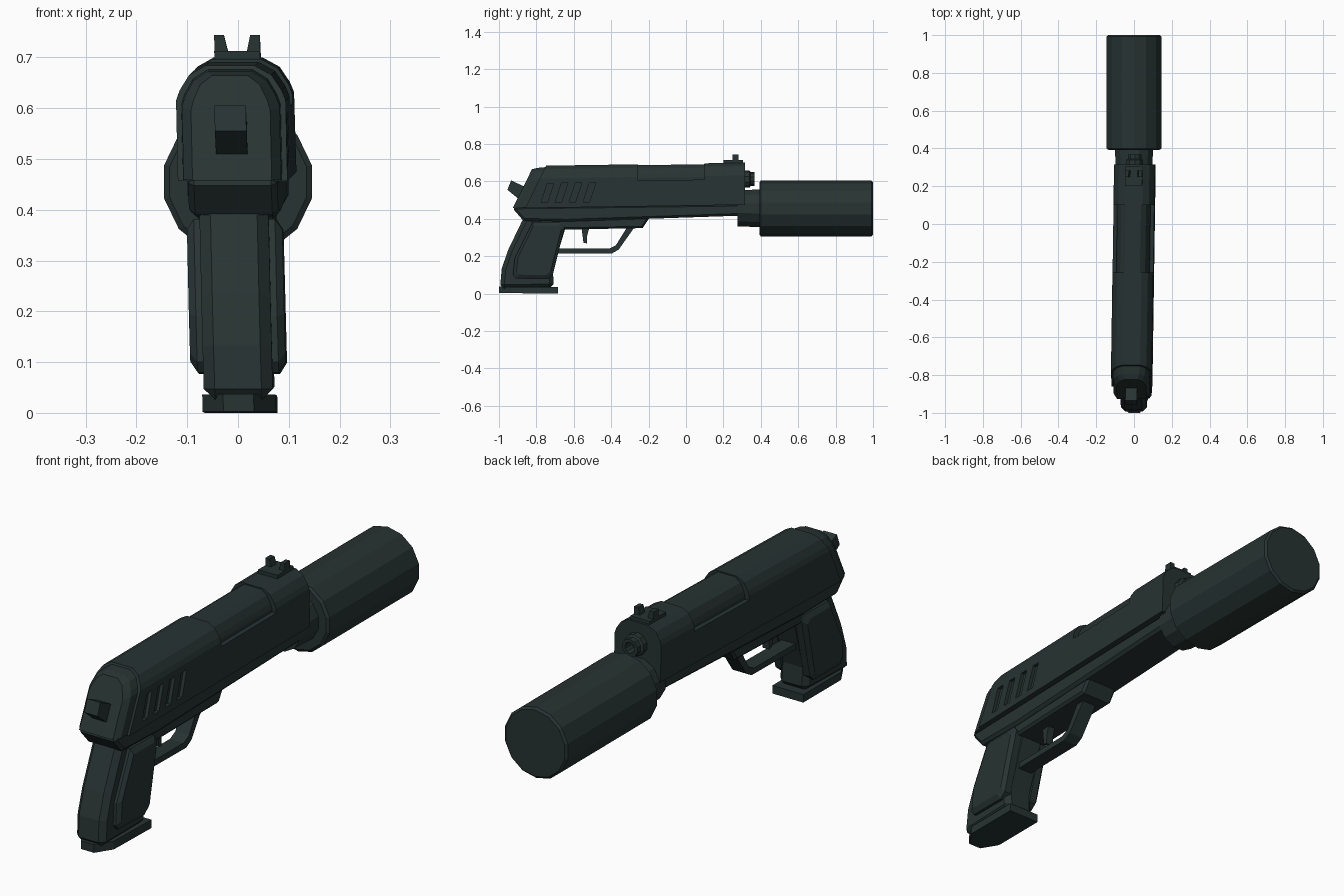
import bpy, bmesh, math
from mathutils import Vector, Matrix

default = bpy.data.objects.get("Cube")
if default:
    bpy.data.objects.remove(default)

metal = bpy.data.materials.new("dark_green_grey")
metal.use_nodes = True
COLOUR = (0.02, 0.033, 0.032, 1)
metal.diffuse_color = COLOUR
bsdf = metal.node_tree.nodes["Principled BSDF"]
bsdf.inputs["Base Color"].default_value = COLOUR
bsdf.inputs["Roughness"].default_value = 0.7

LEAN, PITCH = True, 0.015


def finish(bm, name, bevel=0, lean=True, pitch=0):
    """Turn a bmesh into an object, with the body's slight lean and pitch."""
    bmesh.ops.recalc_face_normals(bm, faces=bm.faces)
    for v in bm.verts:
        x, y, z = v.co
        if lean:
            v.co = (x + 0.015 * y - 0.03 * (z - 0.55), y, z + pitch * y)
    mesh = bpy.data.meshes.new(name)
    bm.to_mesh(mesh)
    bm.free()
    mesh.materials.append(metal)
    obj = bpy.data.objects.new(name, mesh)
    bpy.context.collection.objects.link(obj)
    if bevel:
        mod = obj.modifiers.new("chamfer", 'BEVEL')
        mod.width = bevel
        mod.segments = 1
        mod.limit_method = 'ANGLE'
        mod.angle_limit = math.radians(62)
    return obj


def loft(rings):
    """Skin a list of equal closed rings and cap both ends."""
    bm = bmesh.new()
    rows = [[bm.verts.new(p) for p in ring] for ring in rings]
    n = len(rows[0])
    for a, b in zip(rows, rows[1:]):
        for i in range(n):
            j = (i + 1) % n
            bm.faces.new((a[i], a[j], b[j], b[i]))
    bm.faces.new(rows[0])
    bm.faces.new(rows[-1])
    return bm


def side_prism(name, outline, x0, x1, bevel=0, pitch=0):
    """Extrude a (y, z) outline across x."""
    return finish(loft([[(x, y, z) for y, z in outline] for x in (x0, x1)]), name, bevel, LEAN, pitch)


def box(name, x, y, z, bevel=0, pitch=0):
    return side_prism(name, [(y[0], z[0]), (y[1], z[0]), (y[1], z[1]), (y[0], z[1])], *x, bevel, pitch)


def arch(half, y, bottom, top, slant=0):
    """Round-topped slide section; slant tips it forward with height."""
    right = [(half, bottom), (half, top - 0.068), (half * 0.93, top - 0.048),
             (half * 0.75, top - 0.018), (half * 0.45, top)]
    pts = right + [(-x, z) for x, z in reversed(right)]
    return [(x, y + slant * (z - 0.47), z) for x, z in pts]


def turned(name, steps, z, sides, lean=False, x=0):
    """Faceted round part along y from (y, radius) steps."""
    angles = [2 * math.pi * (i + 0.5) / sides for i in range(sides)]
    rings = [[(x + r * math.cos(a), y, z + r * math.sin(a)) for a in angles] for y, r in steps]
    return finish(loft(rings), name, 0, lean)


def carve(obj, cutters):
    """Subtract the cutters, keep the result and remove the cutters."""
    for c in cutters:
        c.hide_render = True
        mod = obj.modifiers.new("cut", 'BOOLEAN')
        mod.operation = 'DIFFERENCE'
        mod.solver = 'EXACT'
        mod.object = c
    dg = bpy.context.evaluated_depsgraph_get()
    mesh = bpy.data.meshes.new_from_object(obj.evaluated_get(dg))
    obj.modifiers.clear()
    obj.data = mesh
    for c in cutters:
        bpy.data.objects.remove(c)


# Slide, with the stepped-down middle and slanted grip slots on one side
slide = finish(loft([arch(0.108, -0.86, 0.47, 0.695, 0.5), arch(0.108, 0.315, 0.47, 0.695)]),
               "slide", pitch=PITCH)
cutters = [box("step_cutter", (-0.2, 0.2), (-0.257, 0.1), (0.608, 0.8), pitch=PITCH)]
for i in range(4):
    y = -0.775 + 0.075 * i
    cutters.append(side_prism("slot_cutter", [(y, 0.498), (y + 0.034, 0.498), (y + 0.068, 0.6),
                                              (y + 0.034, 0.6)], 0.094, 0.2, pitch=PITCH))
carve(slide, cutters)
finish(loft([arch(0.088, -0.27, 0.55, 0.69), arch(0.088, 0.11, 0.55, 0.69)]),
       "slide_middle", pitch=PITCH)

# Tapered rear cap and hammer
finish(loft([arch(0.098, -0.85, 0.472, 0.688, 0.5), arch(0.096, -0.9, 0.472, 0.684, 0.5),
             arch(0.078, -0.927, 0.472, 0.677, 0.5)]), "rear_cap", pitch=PITCH)
side_prism("hammer", [(-0.955, 0.555), (-0.935, 0.605), (-0.86, 0.57), (-0.84, 0.53), (-0.9, 0.51)],
           -0.031, 0.031)

# Frame under the slide, with the trigger housing
side_prism("frame", [(-0.928, 0.457), (-0.87, 0.39), (-0.64, 0.385), (-0.2, 0.4), (0.305, 0.417),
                     (0.305, 0.48), (-0.91, 0.465)], -0.088, 0.088, 0.012)
side_prism("trigger_housing", [(-0.7, 0.42), (-0.66, 0.342), (-0.232, 0.35), (-0.195, 0.405),
                               (-0.2, 0.43)], -0.074, 0.074, 0.01)

# Trigger and its guard
side_prism("trigger", [(-0.56, 0.36), (-0.515, 0.36), (-0.528, 0.31), (-0.53, 0.268),
                       (-0.548, 0.272), (-0.553, 0.31)], -0.016, 0.016)
side_prism("trigger_guard", [(-0.7, 0.215), (-0.395, 0.215), (-0.36, 0.235), (-0.275, 0.355),
                             (-0.315, 0.355), (-0.375, 0.258), (-0.41, 0.24), (-0.7, 0.24)],
           -0.032, 0.032)

# Grip, base plate and raised side panels
side_prism("grip", [(-0.866, 0.41), (-0.95, 0.235), (-0.985, 0.135), (-0.995, 0.025),
                    (-0.706, 0.03), (-0.712, 0.13), (-0.663, 0.29), (-0.63, 0.4)],
           -0.068, 0.068, 0.022)
base = [(0.03, -1), (0.072, -0.93), (0.072, -0.684)]
base += [(-x, y) for x, y in reversed(base)]
finish(loft([[(x, y, z - 0.01 * y - 0.01) for x, y in base] for z in (0.003, 0.037)]), "base_plate")
panel = [(-0.82, 0.382), (-0.665, 0.382), (-0.647, 0.36), (-0.712, 0.1), (-0.74, 0.077),
         (-0.91, 0.08), (-0.925, 0.1), (-0.915, 0.19)]
centre = Vector((-0.795, 0.23))
inner = [tuple(centre + (Vector(p) - centre) * 0.86) for p in panel]
for label, s in (("left", 1), ("right", -1)):
    rings = [[(s * x, y, z) for y, z in pts]
             for x, pts in ((0.05, panel), (0.08, panel), (0.094, inner))]
    finish(loft(rings), label + "_grip_panel")

# Sight with two posts
box("sight_base", (-0.045, 0.045), (0.2, 0.305), (0.69, 0.713))
for label, s in (("left", 1), ("right", -1)):
    rings = [[(s * x, y, z) for x, z in ((0.016, 0.7), (0.045, 0.7), (0.045, 0.744), (0.026, 0.744))]
             for y in (0.248, 0.282)]
    finish(loft(rings), label + "_sight_post")

# Barrel muzzle with a recessed bore
turned("muzzle", [(0.28, 0.046), (0.34, 0.046), (0.345, 0.037), (0.367, 0.037),
                  (0.367, 0.024), (0.32, 0.024)], 0.612, 10, x=0.004)

# Adapter and suppressor
turned("adapter", [(0.275, 0.1), (0.365, 0.103), (0.41, 0.103)], 0.456, 12)
turned("suppressor", [(0.392, 0.138), (0.4, 0.149), (0.992, 0.149), (1.0, 0.14)], 0.455, 14)
